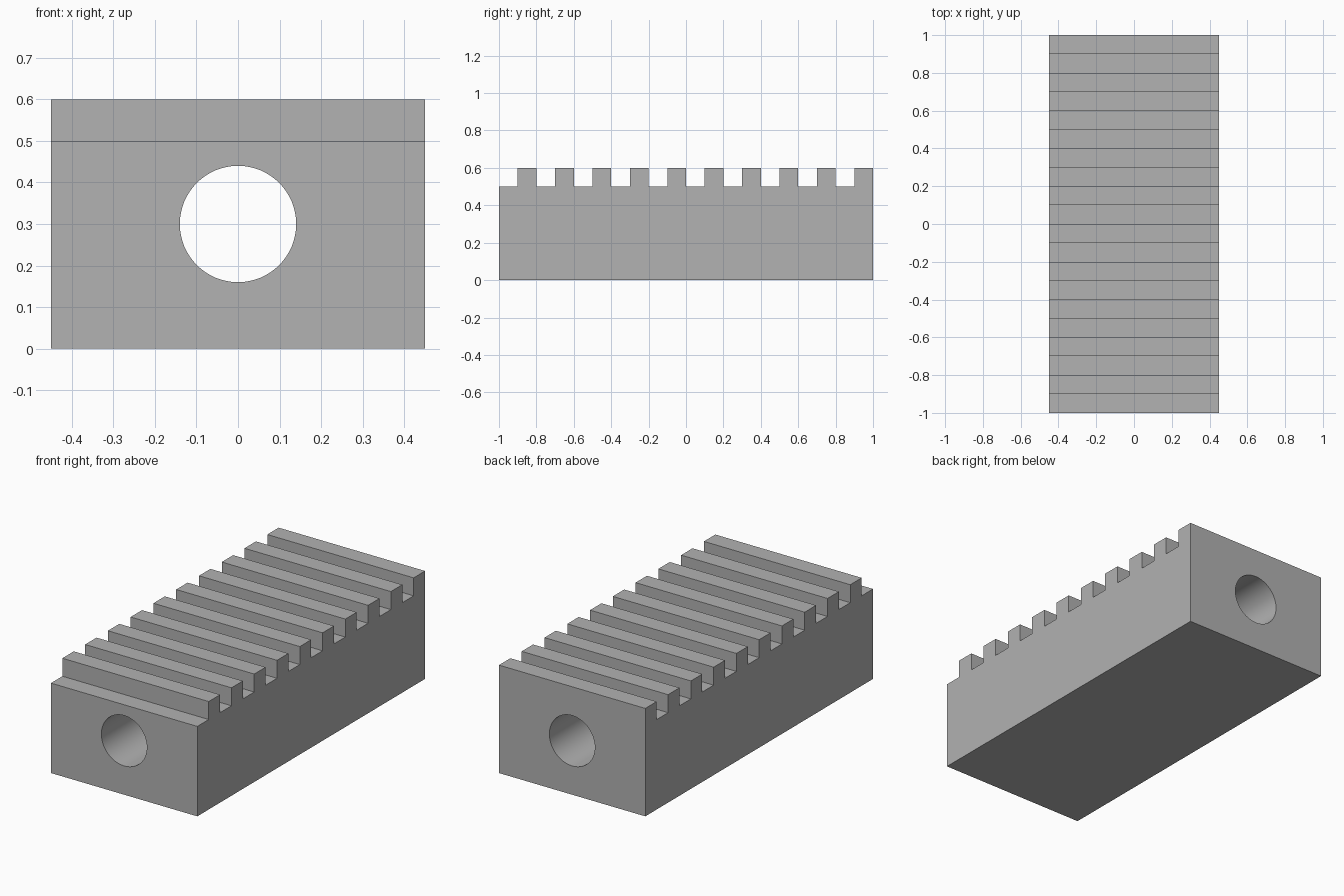
import bpy
import bmesh

WIDTH, LENGTH = 0.90, 2.0
BASE_H, TOP_H = 0.50, 0.60
TEETH = 10
BORE_R, BORE_Z = 0.14, 0.30

cube = bpy.data.objects.get("Cube")
if cube:
    bpy.data.objects.remove(cube, do_unlink=True)

# Single grey finish
grey = bpy.data.materials.new("plain_grey")
grey.use_nodes = True
colour = (0.445, 0.445, 0.445, 1.0)
grey.diffuse_color = colour
grey.node_tree.nodes["Principled BSDF"].inputs["Base Color"].default_value = colour

# Side profile: flat base with a gap then a tooth in every pitch
half = LENGTH / 2
pitch = LENGTH / TEETH
profile = [(half, 0), (-half, 0)][::-1]
top = []
for i in range(TEETH):
    start = -half + i * pitch
    mid, end = start + pitch / 2, start + pitch
    top += [(start, BASE_H), (mid, BASE_H), (mid, TOP_H), (end, TOP_H)]
profile += top[::-1]

# Toothed block: extrude the profile across the width
bm = bmesh.new()
face = bm.faces.new([bm.verts.new((-WIDTH / 2, y, z)) for y, z in profile])
extruded = bmesh.ops.extrude_face_region(bm, geom=[face])["geom"]
moved = [g for g in extruded if isinstance(g, bmesh.types.BMVert)]
bmesh.ops.translate(bm, verts=moved, vec=(WIDTH, 0, 0))
bmesh.ops.recalc_face_normals(bm, faces=bm.faces[:])
mesh = bpy.data.meshes.new("toothed_block")
bm.to_mesh(mesh)
bm.free()
mesh.materials.append(grey)
block = bpy.data.objects.new("toothed_block", mesh)
bpy.context.collection.objects.link(block)

# Lengthwise bore
bpy.ops.mesh.primitive_cylinder_add(vertices=64, radius=BORE_R, depth=LENGTH * 1.2,
                                    location=(0, 0, BORE_Z), rotation=(1.5707963, 0, 0))
cutter = bpy.context.object
cutter.name = "bore_cutter"
cutter.data.materials.append(grey)
cutter.hide_render = True

cut = block.modifiers.new("bore", 'BOOLEAN')
cut.operation = 'DIFFERENCE'
cut.solver = 'EXACT'
cut.object = cutter

bpy.ops.object.select_all(action='DESELECT')
block.select_set(True)
bpy.context.view_layer.objects.active = block
bpy.ops.object.modifier_apply(modifier=cut.name)
bpy.data.objects.remove(cutter, do_unlink=True)

# Smooth bore wall, crisp block edges
bpy.ops.object.shade_smooth_by_angle()
